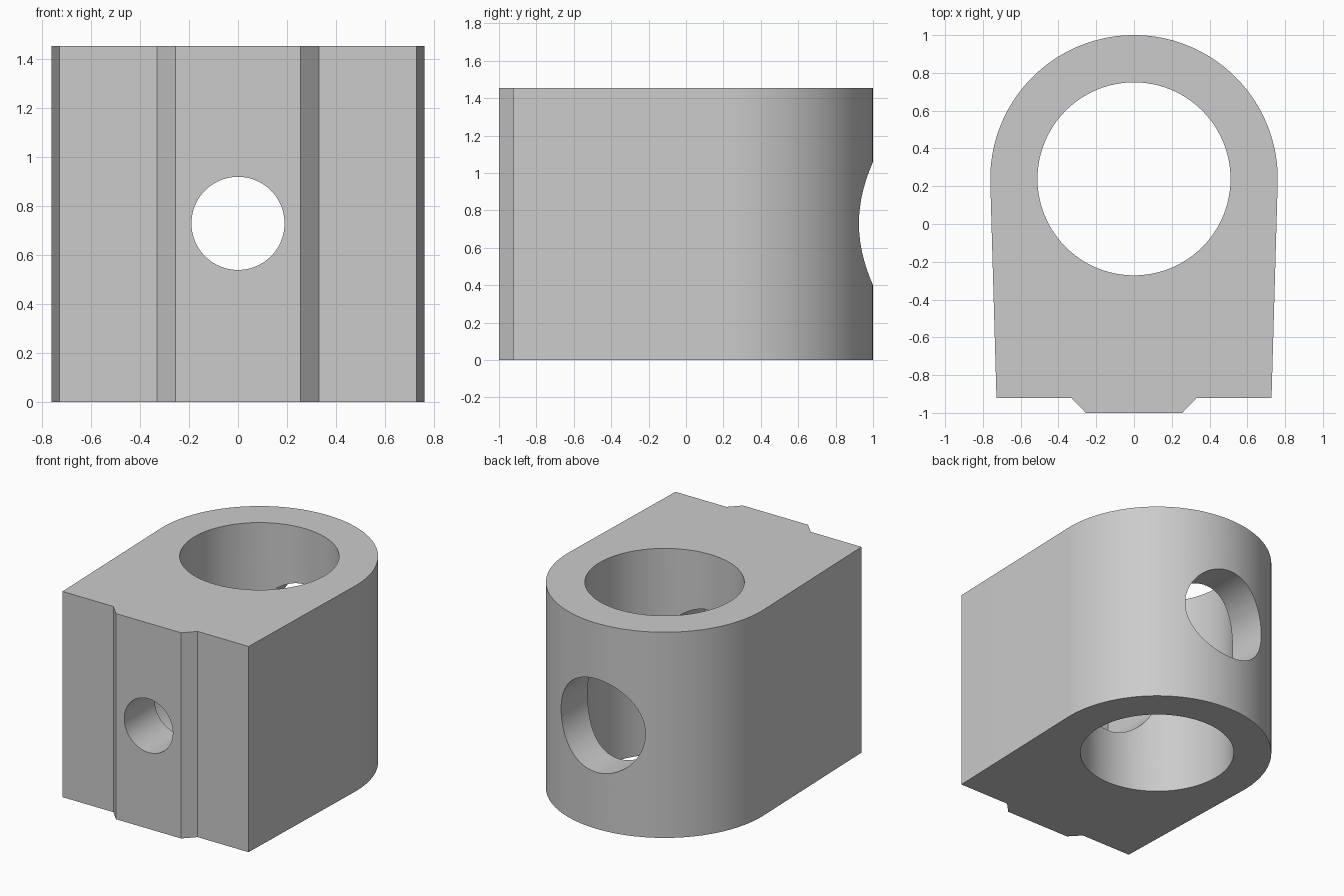
import bpy, bmesh, math
from mathutils import Vector

default = bpy.data.objects.get("Cube")
if default:
    bpy.data.objects.remove(default, do_unlink=True)

HEIGHT = 1.455
MID = 0.73          # height of the cross hole
CENTRE = 0.239      # y of the main bore
OUTER = 0.761

grey = bpy.data.materials.new("light grey")
grey.use_nodes = True
colour = (0.6, 0.6, 0.6, 1)
grey.diffuse_color = colour
grey.node_tree.nodes["Principled BSDF"].inputs["Base Color"].default_value = colour


def make_object(name, bm):
    bmesh.ops.recalc_face_normals(bm, faces=bm.faces)
    mesh = bpy.data.meshes.new(name)
    bm.to_mesh(mesh)
    bm.free()
    mesh.materials.append(grey)
    obj = bpy.data.objects.new(name, mesh)
    bpy.context.collection.objects.link(obj)
    return obj


def extrude_profile(name, points, height):
    bm = bmesh.new()
    face = bm.faces.new([bm.verts.new((x, y, 0)) for x, y in points])
    top = bmesh.ops.extrude_face_region(bm, geom=[face])["geom"]
    verts = [v for v in top if isinstance(v, bmesh.types.BMVert)]
    bmesh.ops.translate(bm, verts=verts, vec=(0, 0, height))
    return make_object(name, bm)


def cut_hole(target, name, radius, start, end):
    """Subtract a round cutter running from start to end."""
    a, b = Vector(start), Vector(end)
    bm = bmesh.new()
    bmesh.ops.create_cone(bm, cap_ends=True, segments=96, radius1=radius,
                          radius2=radius, depth=(b - a).length)
    cutter = make_object(name, bm)
    cutter.location = (a + b) / 2
    cutter.rotation_euler = (b - a).to_track_quat("Z", "Y").to_euler()
    cutter.hide_render = True
    bpy.context.view_layer.update()
    mod = target.modifiers.new(name, "BOOLEAN")
    mod.operation = "DIFFERENCE"
    mod.solver = "EXACT"
    mod.object = cutter
    bpy.context.view_layer.objects.active = target
    bpy.ops.object.modifier_apply(modifier=name)
    bpy.data.objects.remove(cutter, do_unlink=True)


# Block outline: front rib, tapered sides, round back
half = [(0.255, -1), (0.33, -0.922), (0.728, -0.922)]
lean = math.radians(-1.6)
steps = 96
arc = []
for i in range(steps + 1):
    angle = lean + (math.pi - 2 * lean) * i / steps
    arc.append((OUTER * math.cos(angle), CENTRE + OUTER * math.sin(angle)))
outline = half + arc + [(-x, y) for x, y in reversed(half)]
block = extrude_profile("clamp_block", outline, HEIGHT)

# Main vertical bore, bolt hole and wide counterbore from the back
cut_hole(block, "main_bore", 0.511, (0, CENTRE, -0.2), (0, CENTRE, HEIGHT + 0.2))
cut_hole(block, "counterbore", 0.33, (0, -0.66, MID), (0, 1.3, MID))
cut_hole(block, "bolt_hole", 0.19, (0, -1.2, MID), (0, -0.4, MID))

# Smooth round walls, sharp rims
bpy.ops.object.select_all(action="DESELECT")
block.select_set(True)
bpy.context.view_layer.objects.active = block
bpy.ops.object.shade_smooth_by_angle(angle=math.radians(30))
